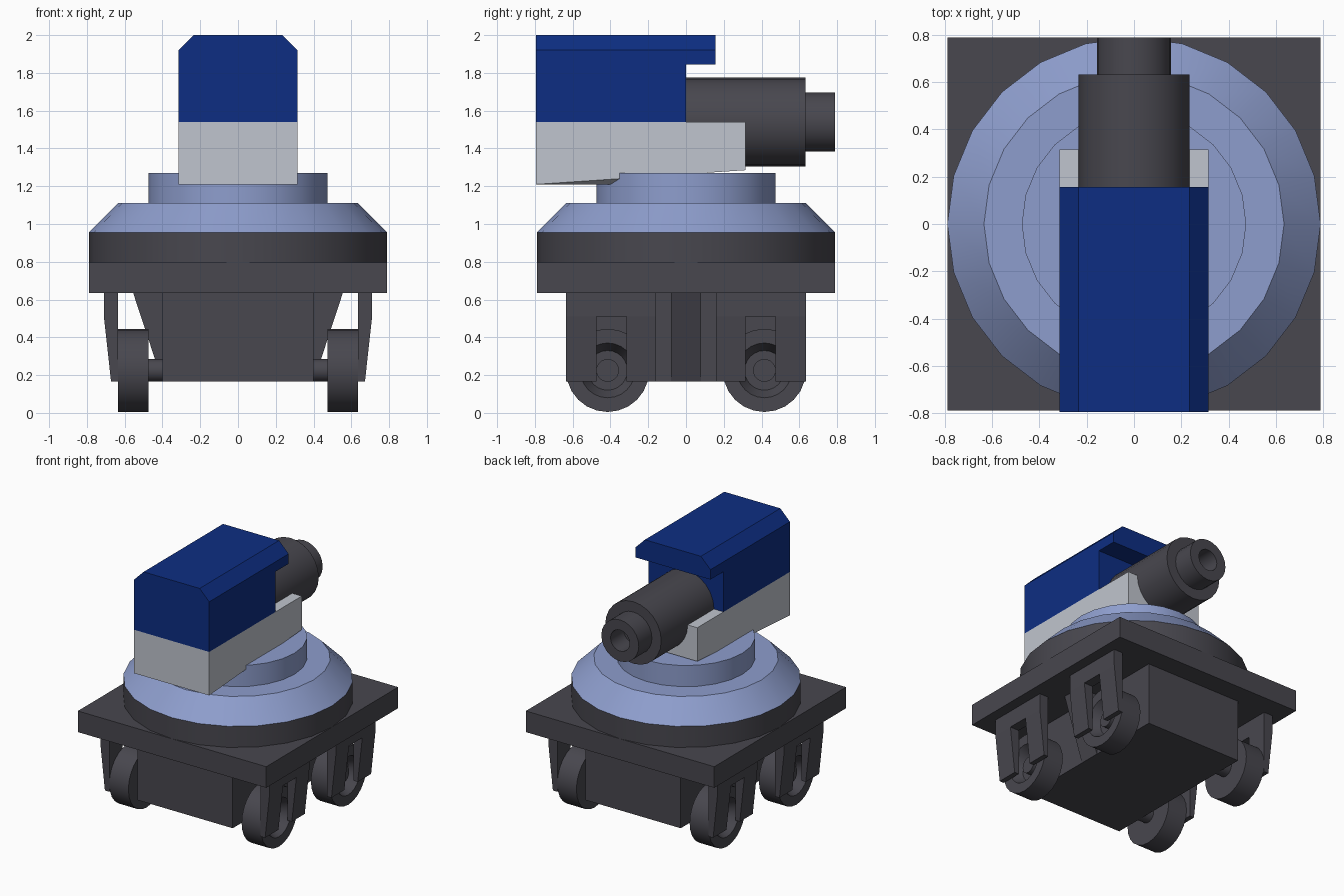
import bpy
import bmesh
import math
from mathutils import Matrix, Vector

if "Cube" in bpy.data.objects:
    bpy.data.objects.remove(bpy.data.objects["Cube"], do_unlink=True)


def material(name, rgb):
    m = bpy.data.materials.new(name)
    m.use_nodes = True
    m.diffuse_color = (*rgb, 1)
    m.node_tree.nodes["Principled BSDF"].inputs["Base Color"].default_value = (*rgb, 1)
    return m


DARK = material("dark grey", (0.065, 0.063, 0.077))
GREY = material("light grey", (0.53, 0.56, 0.62))
PALE = material("pale blue", (0.27, 0.34, 0.61))
BLUE = material("deep blue", (0.004, 0.027, 0.225))


def finish(name, bm, mat, mirror="", smooth=False):
    bmesh.ops.recalc_face_normals(bm, faces=bm.faces)
    mesh = bpy.data.meshes.new(name)
    bm.to_mesh(mesh)
    bm.free()
    mesh.materials.append(mat)
    ob = bpy.data.objects.new(name, mesh)
    bpy.context.collection.objects.link(ob)
    if smooth:
        bpy.ops.object.select_all(action="DESELECT")
        ob.select_set(True)
        bpy.context.view_layer.objects.active = ob
        bpy.ops.object.shade_smooth_by_angle(angle=math.radians(30))
    if mirror:
        mod = ob.modifiers.new("mirror", "MIRROR")
        mod.use_axis = ("x" in mirror, "y" in mirror, False)
        mod.use_mirror_merge = False
    return ob


def prism(name, points, axis, lo, hi, mat, mirror=""):
    """Extrude an outline along x, y or z; points use the other two axes in order."""
    bm = bmesh.new()
    i = "xyz".index(axis)

    def at(p, h):
        co = list(p)
        co.insert(i, h)
        return bm.verts.new(co)
    face = bm.faces.new([at(p, lo) for p in points])
    ext = bmesh.ops.extrude_face_region(bm, geom=[face])
    shift = Vector((0, 0, 0))
    shift[i] = hi - lo
    bmesh.ops.translate(bm, vec=shift, verts=[v for v in ext["geom"] if isinstance(v, bmesh.types.BMVert)])
    return finish(name, bm, mat, mirror)


def box(name, x, y, z, mat):
    outline = [(x[0], y[0]), (x[1], y[0]), (x[1], y[1]), (x[0], y[1])]
    return prism(name, outline, "z", z[0], z[1], mat)


def lathe(name, profile, axis, centre, mat, mirror="", sides=24):
    """Spin a (radius, height) profile around an axis through centre."""
    bm = bmesh.new()
    vs = [bm.verts.new((r, 0, h)) for r, h in profile]
    edges = [bm.edges.new(pair) for pair in zip(vs, vs[1:])]
    bmesh.ops.spin(bm, geom=vs + edges, cent=(0, 0, 0), axis=(0, 0, 1),
                   angle=math.tau, steps=sides, use_merge=True)
    bmesh.ops.remove_doubles(bm, verts=bm.verts, dist=0.0005)
    turn = {"x": Matrix.Rotation(math.pi / 2, 4, "Y"),
            "y": Matrix.Rotation(-math.pi / 2, 4, "X"),
            "z": Matrix.Identity(4)}[axis]
    bm.transform(Matrix.Translation(centre) @ turn)
    return finish(name, bm, mat, mirror, smooth=True)


# Undercarriage
box("base_plate", (-0.79, 0.79), (-0.79, 0.79), (0.635, 0.795), DARK)
box("chassis_block", (-0.4, 0.4), (-0.635, 0.635), (0.165, 0.635), DARK)
prism("tapered_side_support", [(-0.555, 0.635), (-0.4, 0.165), (0.4, 0.165), (0.555, 0.635)],
      "y", -0.08, 0.08, DARK)

# Wheels with dished outer faces and stub axles
lathe("wheels", [(0.06, 0.4), (0.06, 0.475), (0.22, 0.475), (0.22, 0.635), (0.145, 0.635),
                 (0.105, 0.56), (0.06, 0.56), (0.06, 0.6), (0, 0.6)],
      "x", (0, 0.415, 0.225), DARK, "xy")

# Wheel forks: a top bridge and two tapering legs each
bridge = [(0.635, 0.51), (0.71, 0.51), (0.71, 0.635), (0.635, 0.635)]
leg = [(0.635, 0.165), (0.672, 0.165), (0.71, 0.51), (0.635, 0.51)]
prism("fork_bridges", bridge, "y", 0.16, 0.635, DARK, "xy")
prism("fork_inner_legs", leg, "y", 0.16, 0.315, DARK, "xy")
prism("fork_outer_legs", leg, "y", 0.475, 0.635, DARK, "xy")

# Turntable
lathe("turntable_base", [(0, 0.795), (0.79, 0.795), (0.79, 0.955), (0, 0.955)],
      "z", (0, 0, 0), DARK)
lathe("turntable_cone", [(0, 0.955), (0.79, 0.955), (0.635, 1.11), (0.475, 1.11),
                         (0.475, 1.27), (0, 1.27)], "z", (0, 0, 0), PALE)

# Turret body with a gently sloping underside
prism("turret_body", [(-0.795, 1.21), (0.315, 1.285), (0.315, 1.54), (-0.795, 1.54)],
      "x", -0.315, 0.315, GREY)
bm = bmesh.new()
for x, y, z in [(0.315, -0.795, 1.21), (0.315, -0.35, 1.24), (0.25, -0.38, 1.21)]:
    for side in (-1, 1):
        bm.verts.new((x * side, y, z))
bmesh.ops.convex_hull(bm, input=bm.verts)
finish("turret_keel", bm, GREY)

# Cover with chamfered roof and rear lip
roof = [(-0.315, 1.92), (-0.235, 2.0), (0.235, 2.0), (0.315, 1.92)]
prism("cover", [(-0.315, 1.54)] + roof + [(0.315, 1.54)], "y", -0.795, 0, BLUE)
prism("cover_lip", [(-0.315, 1.845)] + roof + [(0.315, 1.845)], "y", 0, 0.157, BLUE)

# Barrel with a narrower hollow muzzle
lathe("barrel", [(0, -0.05), (0.235, -0.05), (0.235, 0.632), (0.157, 0.632), (0.157, 0.79),
                 (0.08, 0.79), (0.08, 0.632), (0, 0.632)], "y", (0, 0, 1.54), DARK)
